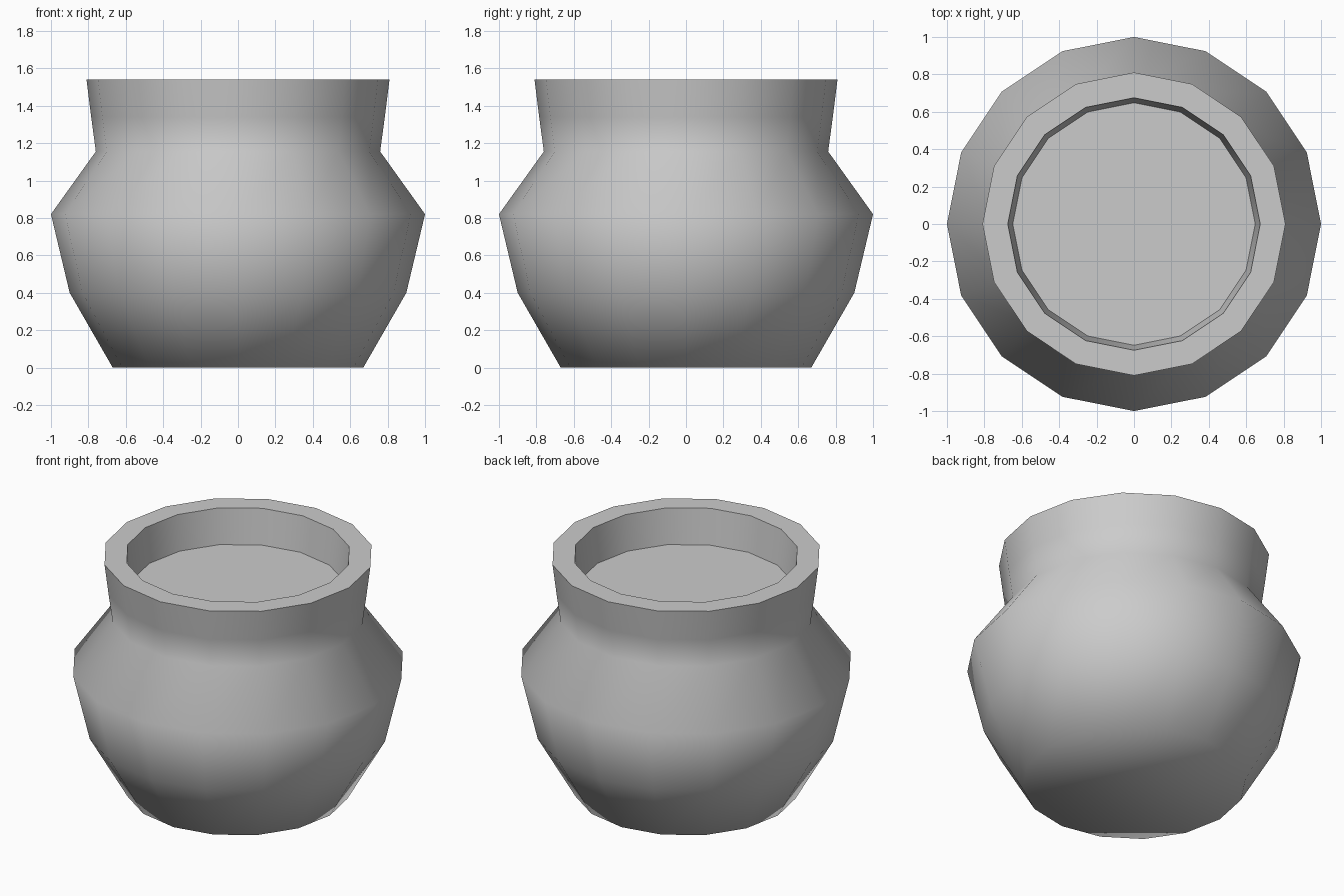
import bpy
import bmesh
from math import cos, sin, pi, radians

if "Cube" in bpy.data.objects:
    bpy.data.objects.remove(bpy.data.objects["Cube"])

SIDES = 16

# Profile (radius, height): base, belly, neck, rim, then down to the recessed floor
profile = [(0.67, 0.0), (0.90, 0.40), (1.0, 0.82), (0.76, 1.155),
           (0.785, 1.34), (0.81, 1.54), (0.675, 1.54), (0.648, 1.31)]

bm = bmesh.new()
rings = [[bm.verts.new((r * cos(2 * pi * i / SIDES), r * sin(2 * pi * i / SIDES), z))
          for i in range(SIDES)] for r, z in profile]

# Walls between neighbouring rings
for low, high in zip(rings, rings[1:]):
    for i in range(SIDES):
        j = (i + 1) % SIDES
        bm.faces.new((low[i], low[j], high[j], high[i]))

# Base and recessed floor
bm.faces.new(rings[0][::-1])
bm.faces.new(rings[-1])
bmesh.ops.recalc_face_normals(bm, faces=bm.faces[:])

mesh = bpy.data.meshes.new("pot")
bm.to_mesh(mesh)
bm.free()
pot = bpy.data.objects.new("pot", mesh)
bpy.context.collection.objects.link(pot)

# Smooth body, sharp rim and floor edges
bpy.context.view_layer.objects.active = pot
pot.select_set(True)
bpy.ops.object.shade_smooth_by_angle(angle=radians(70))
